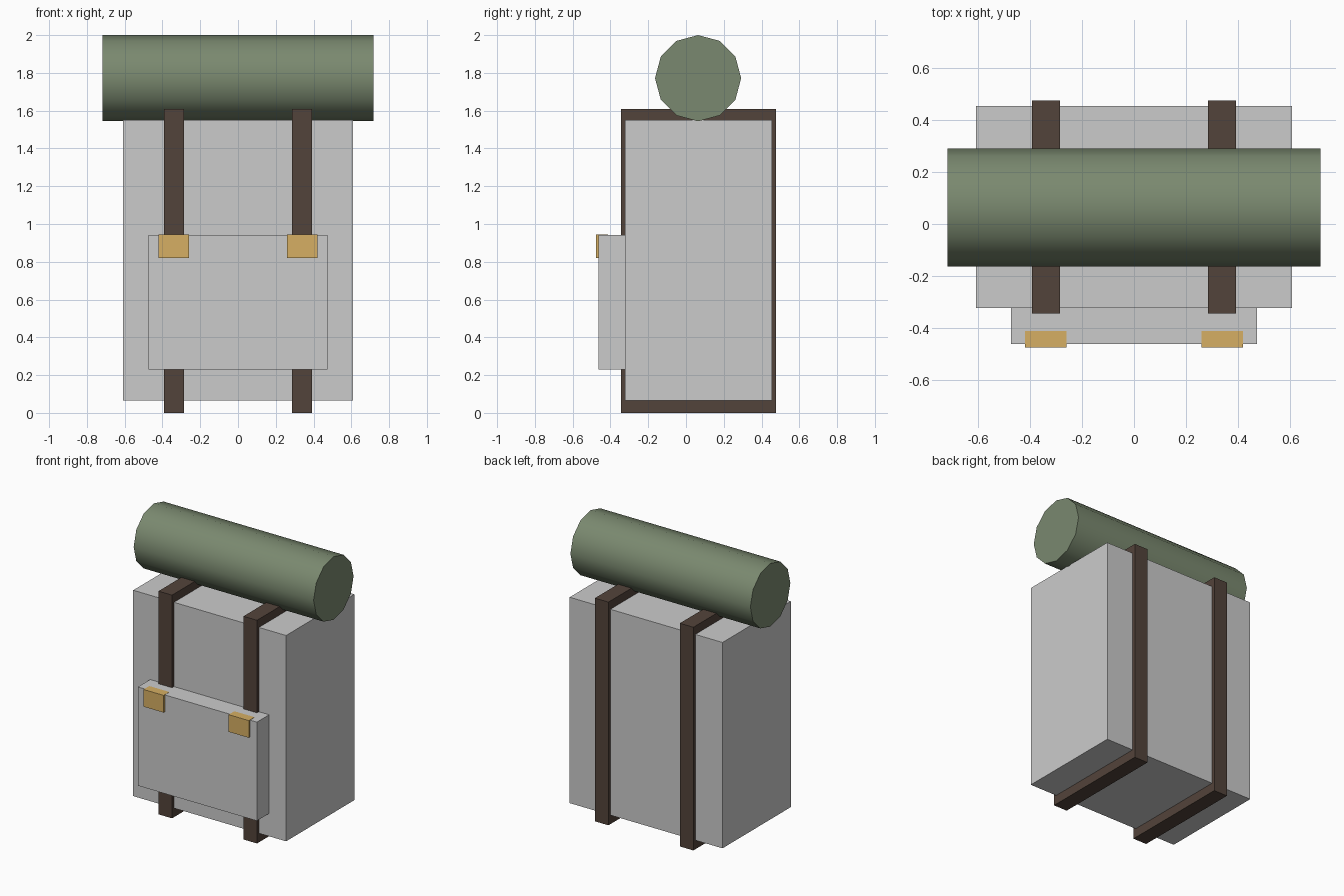
import bpy
import math

default = bpy.data.objects.get("Cube")
if default:
    bpy.data.objects.remove(default, do_unlink=True)


def material(name, rgb):
    mat = bpy.data.materials.new(name)
    mat.use_nodes = True
    colour = (*rgb, 1)
    mat.diffuse_color = colour
    mat.node_tree.nodes["Principled BSDF"].inputs["Base Color"].default_value = colour
    return mat


def box(name, x, y, z, mat=None):
    """Box spanning the (low, high) range on each axis."""
    spans = (x, y, z)
    bpy.ops.mesh.primitive_cube_add(size=1, location=[(a + b) / 2 for a, b in spans])
    obj = bpy.context.object
    obj.name = name
    obj.scale = [b - a for a, b in spans]
    bpy.ops.object.transform_apply(location=False, rotation=False, scale=True)
    if mat:
        obj.data.materials.append(mat)
    return obj


canvas_green = material("canvas_green", (0.195, 0.25, 0.16))
leather = material("leather", (0.086, 0.057, 0.043))
brass = material("brass", (0.67, 0.43, 0.126))

# Pack body and front pocket
box("pack_body", (-0.61, 0.61), (-0.323, 0.455), (0.065, 1.55))
box("front_pocket", (-0.475, 0.475), (-0.463, -0.32), (0.23, 0.942))

# Straps around the body and buckles on the pocket
for side, label in ((-1, "right"), (1, "left")):
    strap_x = sorted((side * 0.285, side * 0.393))
    buckle_x = sorted((side * 0.26, side * 0.42))
    box(f"{label}_strap", strap_x, (-0.345, 0.477), (0, 1.61), leather)
    box(f"{label}_buckle", buckle_x, (-0.477, -0.412), (0.82, 0.944), brass)

# Bedroll lying across the top
bpy.ops.mesh.primitive_cylinder_add(
    vertices=12, radius=0.228, depth=1.436,
    location=(0, 0.064, 1.772), rotation=(0, math.pi / 2, 0))
bedroll = bpy.context.object
bedroll.name = "bedroll"
bedroll.data.materials.append(canvas_green)
bpy.ops.object.shade_smooth_by_angle(angle=math.radians(40))
